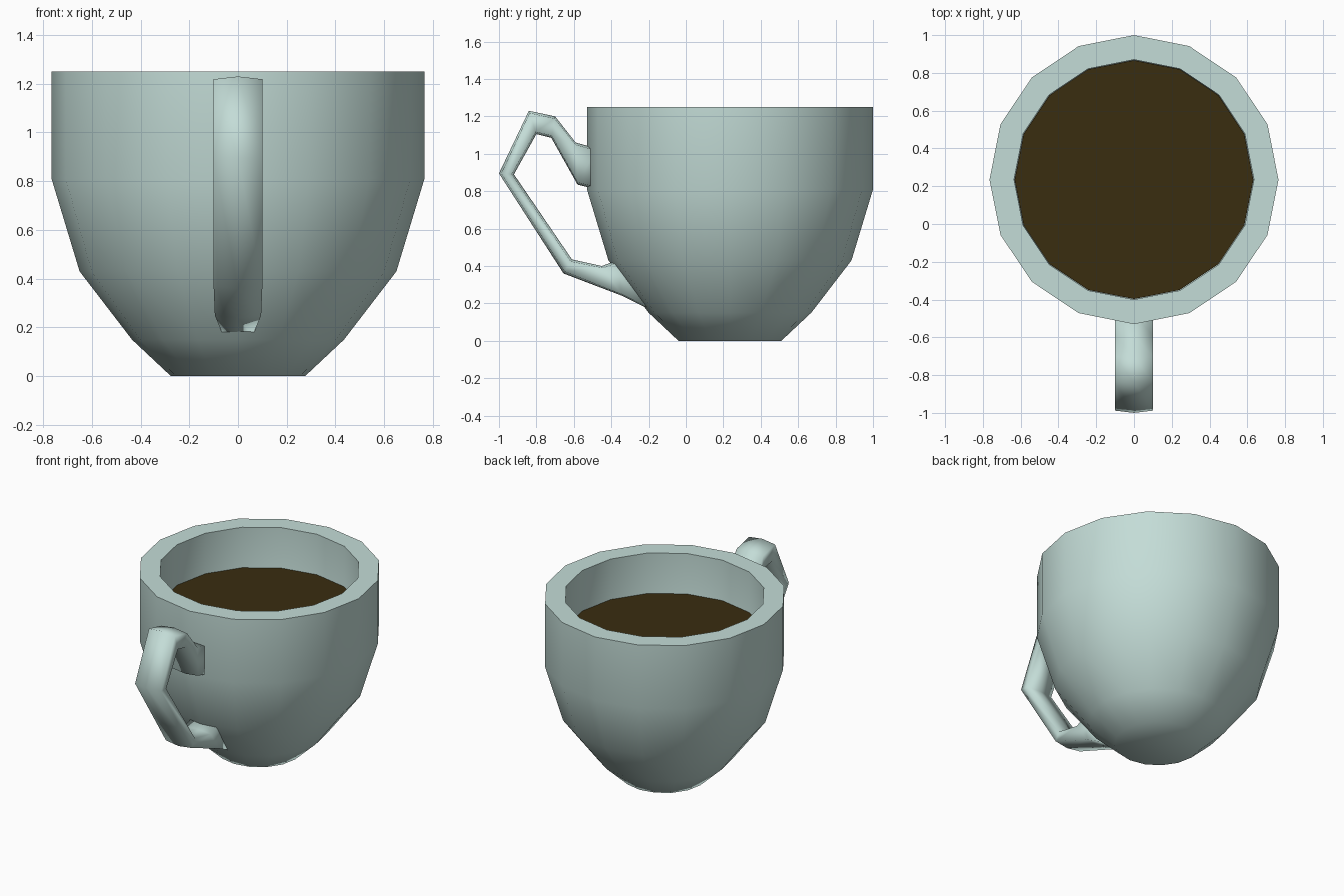
import bpy, bmesh, math
from mathutils import Vector

if "Cube" in bpy.data.objects:
    bpy.data.objects.remove(bpy.data.objects["Cube"])

SIDES, CUP_Y = 16, 0.235


def material(name, color):
    m = bpy.data.materials.new(name)
    m.diffuse_color = (*color, 1)
    m.use_nodes = True
    m.node_tree.nodes["Principled BSDF"].inputs["Base Color"].default_value = m.diffuse_color
    return m


def finish(bm, name, mat, angle):
    bmesh.ops.recalc_face_normals(bm, faces=bm.faces)
    me = bpy.data.meshes.new(name)
    bm.to_mesh(me)
    bm.free()
    me.materials.append(mat)
    ob = bpy.data.objects.new(name, me)
    bpy.context.collection.objects.link(ob)
    bpy.ops.object.select_all(action='DESELECT')
    ob.select_set(True)
    bpy.context.view_layer.objects.active = ob
    bpy.ops.object.shade_smooth_by_angle(angle=math.radians(angle))
    return ob


def loft(rings):
    """Skin a list of closed rings and cap both ends."""
    bm = bmesh.new()
    vs = [[bm.verts.new(p) for p in r] for r in rings]
    n = len(vs[0])
    for a, b in zip(vs, vs[1:]):
        for i in range(n):
            j = (i + 1) % n
            bm.faces.new((a[i], a[j], b[j], b[i]))
    bm.faces.new(vs[0])
    bm.faces.new(vs[-1])
    return bm


def ring(r, z):
    return [(r * math.sin(math.tau * i / SIDES),
             CUP_Y + r * math.cos(math.tau * i / SIDES), z) for i in range(SIDES)]


glaze = material("pale_green_glaze", (0.55, 0.72, 0.68))
brown = material("dark_coffee", (0.041, 0.026, 0.005))

# Cup body: outer wall up, over the rim, then down the inside
profile = [(0.275, 0), (0.435, 0.15), (0.65, 0.43), (0.765, 0.81), (0.765, 1.25),
           (0.635, 1.25), (0.635, 0.81), (0.53, 0.47), (0.34, 0.22), (0.2, 0.12)]
finish(loft([ring(r, z) for r, z in profile]), "cup", glaze, 60)

# Coffee surface
bm = bmesh.new()
bm.faces.new([bm.verts.new(p) for p in reversed(ring(0.632, 0.97))])
coffee = finish(bm, "coffee", brown, 30)

# Handle: stations of (outer y, outer z), (inner y, inner z), outer and inner half width
stations = [((-0.48, 1.03), (-0.48, 0.81), 0.1, 0.1),
            ((-0.59, 1.06), (-0.58, 0.835), 0.1, 0.1),
            ((-0.70, 1.20), (-0.72, 1.085), 0.1, 0.1),
            ((-0.84, 1.23), (-0.80, 1.105), 0.1, 0.1),
            ((-1.00, 0.895), (-0.92, 0.89), 0.1, 0.1),
            ((-0.655, 0.36), (-0.61, 0.435), 0.1, 0.1),
            ((-0.34, 0.24), (-0.45, 0.40), 0.095, 0.1),
            ((-0.17, 0.155), (-0.37, 0.43), 0.06, 0.1)]
rings = []
for o, i, wo, wi in stations:
    outer, inner = Vector((0, *o)), Vector((0, *i))
    crown = (inner - outer).normalized() * 0.012
    xo, xi = Vector((wo, 0, 0)), Vector((wi, 0, 0))
    rings.append([outer + crown - xo, outer, outer + crown + xo,
                  inner - crown + xi, inner, inner - crown - xi])
finish(loft(rings), "handle", glaze, 120)
